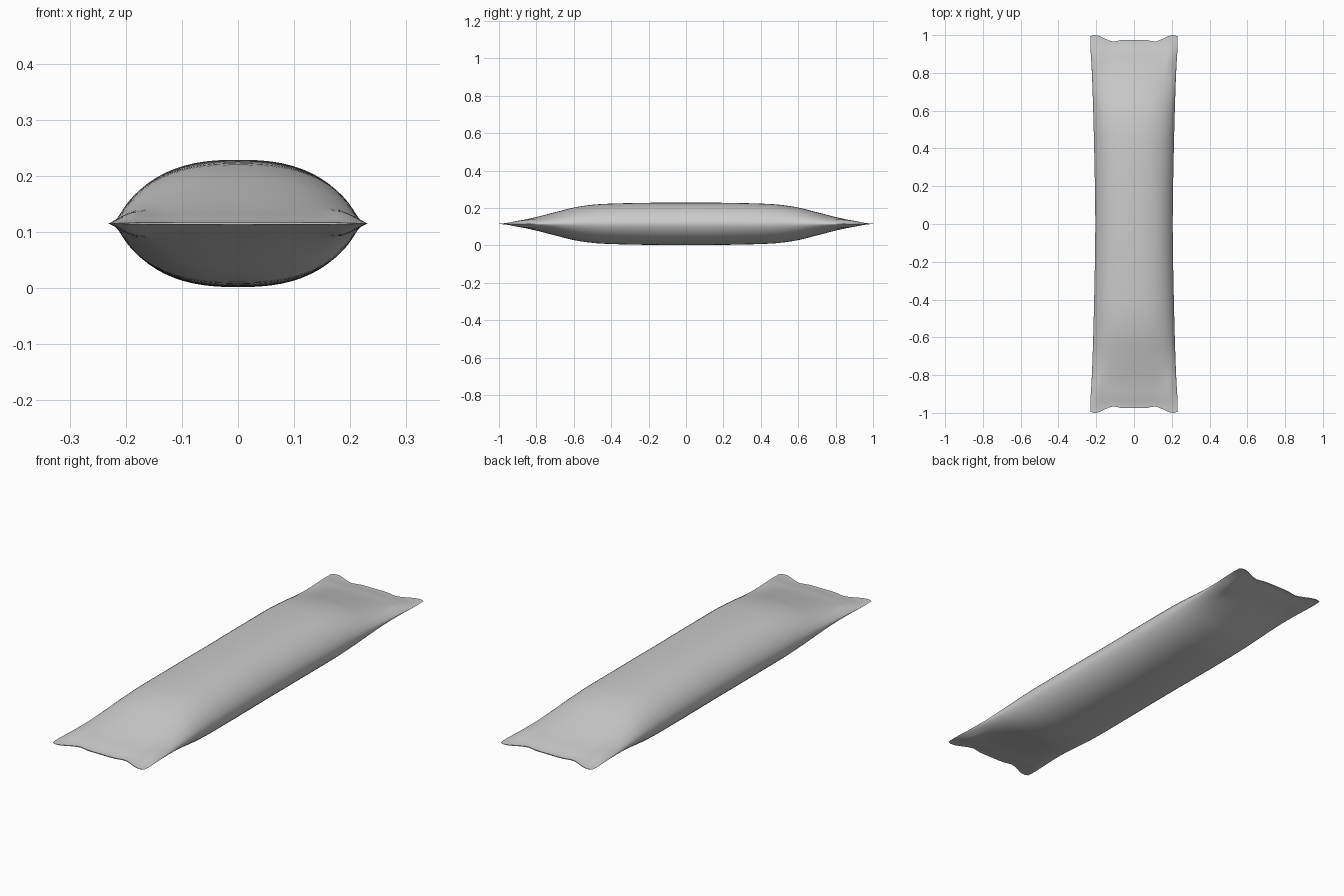
import bpy, bmesh, math

if "Cube" in bpy.data.objects:
    bpy.data.objects.remove(bpy.data.objects["Cube"])

CENTRE_Z = 0.115
SEGMENTS, RINGS = 64, 120

# Half thickness and half width along the length, end-edge reach across the width
THICK = [(0, .1135), (.2, .1125), (.4, .108), (.5, .102), (.6, .087), (.7, .062),
         (.8, .037), (.86, .024), (.92, .014), (.97, .005), (1, .002)]
WIDTH = [(0, .205), (.2, .207), (.4, .211), (.6, .216), (.8, .223), (.95, .231), (1, .229)]
REACH = [(0, .975), (.3, .974), (.48, .966), (.65, .979), (.8, .995), (.92, 1), (1, .994)]


def curve(points, x):
    """Smooth interpolation through the profile points (mirrored at zero)."""
    x = min(abs(x), 1.0)
    i = 0
    while i < len(points) - 2 and x > points[i + 1][0]:
        i += 1

    def slope(k):
        if k == 0:
            return 0.0
        a, b = points[k - 1], points[min(k + 1, len(points) - 1)]
        return (b[1] - a[1]) / (b[0] - a[0])
    (x0, y0), (x1, y1) = points[i], points[i + 1]
    d = x1 - x0
    t = (x - x0) / d
    return (y0 * (2*t**3 - 3*t**2 + 1) + y1 * (3*t**2 - 2*t**3)
            + d * (slope(i) * (t**3 - 2*t**2 + t) + slope(i + 1) * (t**3 - t**2)))


# Inflated pillow body lofted from lens-shaped rings
bm = bmesh.new()
rings = []
for r in range(RINGS + 1):
    v = math.sin((r / RINGS - 0.5) * math.pi)
    half_w, half_t = curve(WIDTH, v), curve(THICK, v)
    # sealed corners stay slightly puffed
    puff = 0.012 * math.exp(-((abs(v) - .87) / .07) ** 2)
    ring = []
    for s in range(SEGMENTS):
        a = 2 * math.pi * s / SEGMENTS
        u = math.cos(a)
        dome = max(0, 1 - abs(u) ** 2.5) ** 0.6
        h = half_t * dome + puff * math.exp(-((abs(u) - .85) / .12) ** 2) * dome
        z = CENTRE_Z + math.copysign(h, math.sin(a))
        y = v * (1 - (1 - curve(REACH, u)) * abs(v) ** 10)
        ring.append(bm.verts.new((half_w * u, y, z)))
    rings.append(ring)
for a, b in zip(rings, rings[1:]):
    for s in range(SEGMENTS):
        n = (s + 1) % SEGMENTS
        bm.faces.new((a[s], a[n], b[n], b[s]))

# Sealed ends: thin strips joining top and bottom edges
for ring in (rings[0], rings[-1]):
    half = SEGMENTS // 2
    for s in range(half):
        quad = [ring[s], ring[s + 1], ring[(SEGMENTS - s - 1) % SEGMENTS], ring[(SEGMENTS - s) % SEGMENTS]]
        bm.faces.new(list(dict.fromkeys(quad)))
bmesh.ops.recalc_face_normals(bm, faces=bm.faces)

mesh = bpy.data.meshes.new("long_pillow")
bm.to_mesh(mesh)
bm.free()
pillow = bpy.data.objects.new("long_pillow", mesh)
bpy.context.collection.objects.link(pillow)
bpy.context.view_layer.objects.active = pillow
pillow.select_set(True)
bpy.ops.object.shade_smooth_by_angle(angle=math.radians(60))
